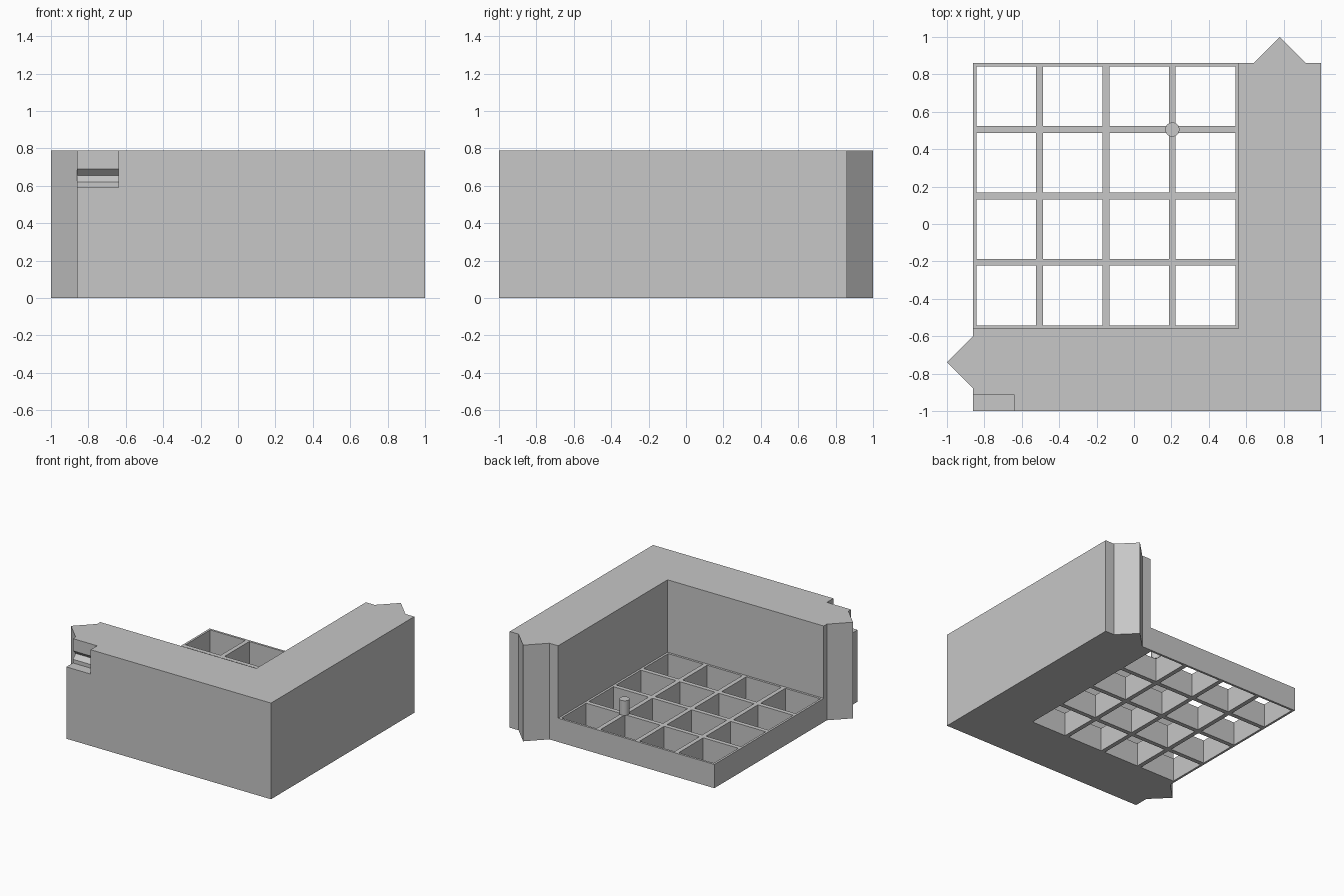
import bpy
import bmesh

cube = bpy.data.objects.get("Cube")
if cube:
    bpy.data.objects.remove(cube, do_unlink=True)

WALL_H, TRAY_H = 0.79, 0.195
LEFT, BACK, FRONT, RIGHT = -0.86, 0.86, -1.0, 1.0
INNER = 0.56       # inner faces of the walls: x = INNER, y = -INNER
CELLS, BAR = 4, 0.036

grey = bpy.data.materials.new("plain_grey")
grey.use_nodes = True
grey.diffuse_color = (0.57, 0.57, 0.57, 1)
grey.node_tree.nodes["Principled BSDF"].inputs["Base Color"].default_value = grey.diffuse_color


def finish(name, bm):
    bmesh.ops.recalc_face_normals(bm, faces=bm.faces)
    mesh = bpy.data.meshes.new(name)
    bm.to_mesh(mesh)
    bm.free()
    mesh.materials.append(grey)
    obj = bpy.data.objects.new(name, mesh)
    bpy.context.collection.objects.link(obj)
    return obj


def extrude(bm, faces, vector):
    made = bmesh.ops.extrude_face_region(bm, geom=faces)["geom"]
    verts = [g for g in made if isinstance(g, bmesh.types.BMVert)]
    bmesh.ops.translate(bm, verts=verts, vec=vector)


def prism(name, points, vector):
    bm = bmesh.new()
    face = bm.faces.new([bm.verts.new(p) for p in points])
    extrude(bm, [face], vector)
    return finish(name, bm)


# Corner wall with a pointed tab on each end
outline = [(LEFT, FRONT), (RIGHT, FRONT), (RIGHT, BACK),
           (0.92, BACK), (0.78, 1.0), (0.64, BACK), (INNER, BACK),
           (INNER, -INNER), (LEFT, -INNER),
           (LEFT, -0.6), (-1.0, -0.74), (LEFT, -0.88)]
wall = prism("corner_wall", [(x, y, 0) for x, y in outline], (0, 0, WALL_H))

# Latch recess with a V groove, cut from the front left top edge
recess = [(-1.1, 0.59), (-0.915, 0.59), (-0.915, 0.62), (-0.88, 0.655),
          (-0.915, 0.69), (-0.915, 0.9), (-1.1, 0.9)]
cutter = prism("latch_cutter", [(-0.96, y, z) for y, z in recess], (0.32, 0, 0))
cutter.hide_render = True
cut = wall.modifiers.new("latch_recess", "BOOLEAN")
cut.operation = "DIFFERENCE"
cut.solver = "EXACT"
cut.object = cutter
bpy.context.view_layer.update()
graph = bpy.context.evaluated_depsgraph_get()
cut_mesh = bpy.data.meshes.new_from_object(wall.evaluated_get(graph))
wall.modifiers.clear()
wall.data = cut_mesh
bpy.data.objects.remove(cutter, do_unlink=True)

# Open lattice floor: half bars at the rim, full bars between the cells
pitch = (INNER - LEFT) / CELLS
stops = [0]
for i in range(CELLS):
    stops += [i * pitch + BAR / 2, (i + 1) * pitch - BAR / 2]
stops.append(CELLS * pitch)
bm = bmesh.new()
rows = [[bm.verts.new((LEFT + u, -INNER + v, 0)) for u in stops] for v in stops]
for j in range(len(stops) - 1):
    for i in range(len(stops) - 1):
        if not (i % 2 and j % 2):
            bm.faces.new((rows[j][i], rows[j][i + 1], rows[j + 1][i + 1], rows[j + 1][i]))
extrude(bm, bm.faces[:], (0, 0, TRAY_H))
finish("lattice_floor", bm)

# Small peg standing on a bar crossing
peg_h = 0.12
bpy.ops.mesh.primitive_cylinder_add(
    vertices=32, radius=0.038, depth=peg_h,
    location=(LEFT + 3 * pitch, BACK - pitch, TRAY_H + peg_h / 2))
peg = bpy.context.object
peg.name = "peg"
peg.data.materials.append(grey)
bpy.ops.object.shade_smooth_by_angle()
